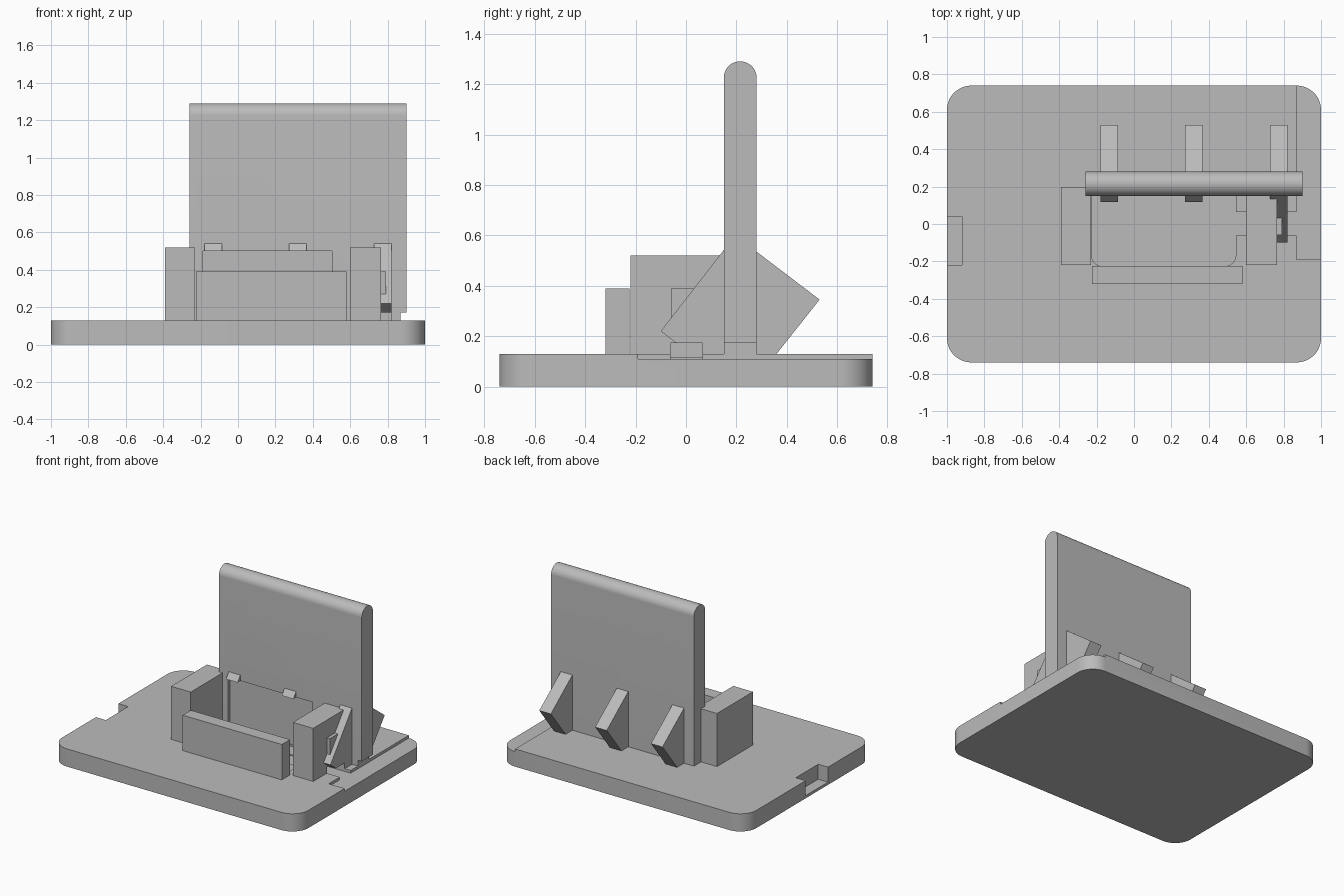
import bpy, bmesh, math
from mathutils import Vector

default = bpy.data.objects.get("Cube")
if default:
    bpy.data.objects.remove(default, do_unlink=True)

grey = bpy.data.materials.new("plain grey")
grey.use_nodes = True
colour = (0.5, 0.5, 0.5, 1)
grey.diffuse_color = colour
grey.node_tree.nodes["Principled BSDF"].inputs["Base Color"].default_value = colour


def finish(name, bm):
    bmesh.ops.recalc_face_normals(bm, faces=bm.faces)
    mesh = bpy.data.meshes.new(name)
    bm.to_mesh(mesh)
    bm.free()
    mesh.materials.append(grey)
    obj = bpy.data.objects.new(name, mesh)
    bpy.context.collection.objects.link(obj)
    return obj


def box(name, x, y, z, radius=0, rounded=None, segments=12):
    """Box from ranges; 'rounded' picks the edges to round by a rule."""
    bm = bmesh.new()
    bmesh.ops.create_cube(bm, size=1)
    for v in bm.verts:
        v.co = Vector([r[0] if c < 0 else r[1] for c, r in zip(v.co, (x, y, z))])
    if rounded:
        edges = [e for e in bm.edges if rounded(e.verts[0].co, e.verts[1].co)]
        bmesh.ops.bevel(bm, geom=edges, offset=radius, segments=segments,
                        profile=0.5, affect='EDGES')
    return finish(name, bm)


def extrude_x(name, profile, x0, x1):
    """Extrude a closed y-z profile along x."""
    bm = bmesh.new()
    face = bm.faces.new([bm.verts.new((x0, y, z)) for y, z in profile])
    new = bmesh.ops.extrude_face_region(bm, geom=[face])["geom"]
    bmesh.ops.translate(bm, vec=(x1 - x0, 0, 0),
                        verts=[g for g in new if isinstance(g, bmesh.types.BMVert)])
    return finish(name, bm)


def activate(obj):
    bpy.ops.object.select_all(action='DESELECT')
    obj.select_set(True)
    bpy.context.view_layer.objects.active = obj


def cut(obj, *cutters):
    activate(obj)
    for cutter in cutters:
        mod = obj.modifiers.new("cut", 'BOOLEAN')
        mod.operation = 'DIFFERENCE'
        mod.solver = 'EXACT'
        mod.object = cutter
        bpy.ops.object.modifier_apply(modifier=mod.name)


def upright(a, b):
    return abs(a.z - b.z) > 0.01


# Base slab with rounded corners
base = box("base", (-1, 1), (-.74, .74), (0, .13), .13, upright)

# Tall back plate with a round top
plate = box("back_plate", (-.26, .90), (.15, .28), (.06, 1.29), .0645,
            lambda a, b: a.z > 1 and b.z > 1 and abs(a.x - b.x) > .1)

# Blocks that hold the tray, and the low front wall
left_block = box("tray_block_a", (-.39, -.23), (-.22, .197), (.06, .52))
right_block = box("tray_block_b", (.60, .765), (-.22, .197), (.06, .52))
front_wall = box("tray_front_wall", (-.225, .58), (-.32, -.225), (.06, .39))

# Small catch on the side of the block
catch = box("side_catch", (.75, .79), (-.06, .04), (.27, .39))

# Slanted ribs that brace the plate
rib_profile = [(-.10, .22), (.195, .60), (.53, .345), (.30, .055), (.113, .055)]
ribs = [extrude_x("brace_rib", rib_profile, x, x + .094) for x in (-.18, .273, .727)]

# Cutters
cable_ledge = box("cutter_ledge", (.87, 1.1), (-.19, .9), (.11, .172))
cable_slot = box("cutter_slot", (.37, .88), (-.062, .065), (.11, .172))
side_notch = box("cutter_notch", (-1.1, -.92), (-.22, .04), (.02, .3))
pocket = box("cutter_pocket", (-.228, .545), (-.226, .17), (.118, .3), .06,
             lambda a, b: upright(a, b) and a.y < 0, 6)
recess = box("cutter_recess", (-.187, .502), (-.21, .175), (.118, .50))

cut(base, cable_ledge, cable_slot, side_notch, pocket)
cut(plate, cable_ledge, recess)
cut(right_block, cable_slot)
cut(ribs[0], recess)
cut(ribs[1], recess)
cut(ribs[2], cable_slot)

for cutter in (cable_ledge, cable_slot, side_notch, pocket, recess):
    bpy.data.objects.remove(cutter, do_unlink=True)

# Smooth the rounded corners and the plate top
for obj in (base, plate):
    activate(obj)
    bpy.ops.object.shade_smooth_by_angle(angle=math.radians(30))
